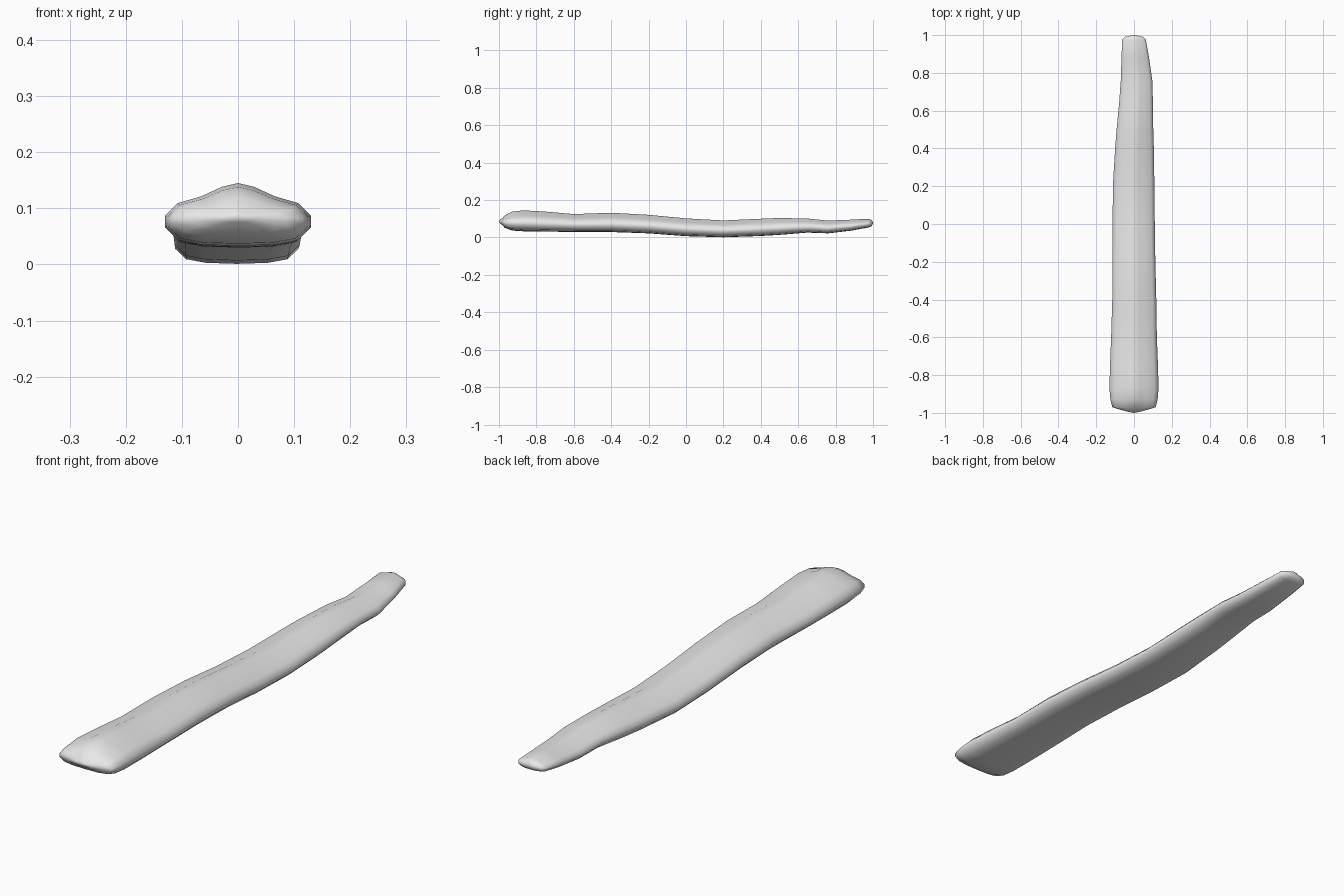
import bpy
import bmesh

cube = bpy.data.objects.get("Cube")
if cube:
    bpy.data.objects.remove(cube, do_unlink=True)

grey = bpy.data.materials.new("plain grey")
grey.use_nodes = True
colour = (0.8, 0.8, 0.8, 1)
grey.diffuse_color = colour
grey.node_tree.nodes["Principled BSDF"].inputs["Base Color"].default_value = colour

# Right half of the cross-section: across (0 to 1), up (0 to 1)
half = [(0, 1), (0.22, 0.94), (0.5, 0.79), (0.83, 0.68), (1, 0.48),
        (1, 0.3), (0.82, 0.09), (0.5, 0.02), (0, 0)]
section = half + [(-u, v) for u, v in reversed(half[1:-1])]

# Stations along the plank: y, left edge, right edge, bottom, top
stations = [
    (-0.97, -0.115, 0.115, 0.052, 0.118),
    (-0.93, -0.125, 0.125, 0.037, 0.138),
    (-0.87, -0.13, 0.13, 0.033, 0.145),
    (-0.75, -0.127, 0.127, 0.031, 0.138),
    (-0.6, -0.121, 0.121, 0.03, 0.125),
    (-0.4, -0.115, 0.118, 0.029, 0.132),
    (-0.2, -0.115, 0.113, 0.022, 0.121),
    (0, -0.113, 0.11, 0.007, 0.102),
    (0.2, -0.112, 0.108, 0.001, 0.091),
    (0.4, -0.1, 0.105, 0.008, 0.1),
    (0.5, -0.092, 0.102, 0.014, 0.104),
    (0.65, -0.078, 0.1, 0.026, 0.101),
    (0.76, -0.07, 0.097, 0.022, 0.09),
    (0.88, -0.066, 0.08, 0.036, 0.095),
    (0.975, -0.063, 0.063, 0.053, 0.1),
]

bm = bmesh.new()


def add_ring(y, left, right, low, high):
    mid, wide = (left + right) / 2, (right - left) / 2
    return [bm.verts.new((mid + u * wide, y, low + v * (high - low)))
            for u, v in section]


def shrunk(station, y, across, up):
    _, left, right, low, high = station
    mid, rise = (low + high) / 2, (high - low) / 2 * up
    return (y, left * across, right * across, mid - rise, mid + rise)


# Rounded ends close the loft
first, last = stations[0], stations[-1]
path = ([shrunk(first, -0.995, 0.25, 0.3), shrunk(first, -0.98, 0.72, 0.6)]
        + stations
        + [shrunk(last, 0.99, 0.8, 0.75), shrunk(last, 0.997, 0.35, 0.4)])
rings = [add_ring(*s) for s in path]
count = len(section)
for a, b in zip(rings, rings[1:]):
    for i in range(count):
        j = (i + 1) % count
        bm.faces.new((a[i], a[j], b[j], b[i]))
for ring, y, z in ((rings[0], -1, 0.085), (rings[-1], 1, 0.077)):
    tip = bm.verts.new((0, y, z))
    for i in range(count):
        bm.faces.new((ring[i], ring[(i + 1) % count], tip))
bmesh.ops.recalc_face_normals(bm, faces=bm.faces)
for face in bm.faces:
    face.smooth = True

mesh = bpy.data.meshes.new("wavy_plank")
bm.to_mesh(mesh)
bm.free()
mesh.materials.append(grey)
plank = bpy.data.objects.new("wavy_plank", mesh)
bpy.context.collection.objects.link(plank)
